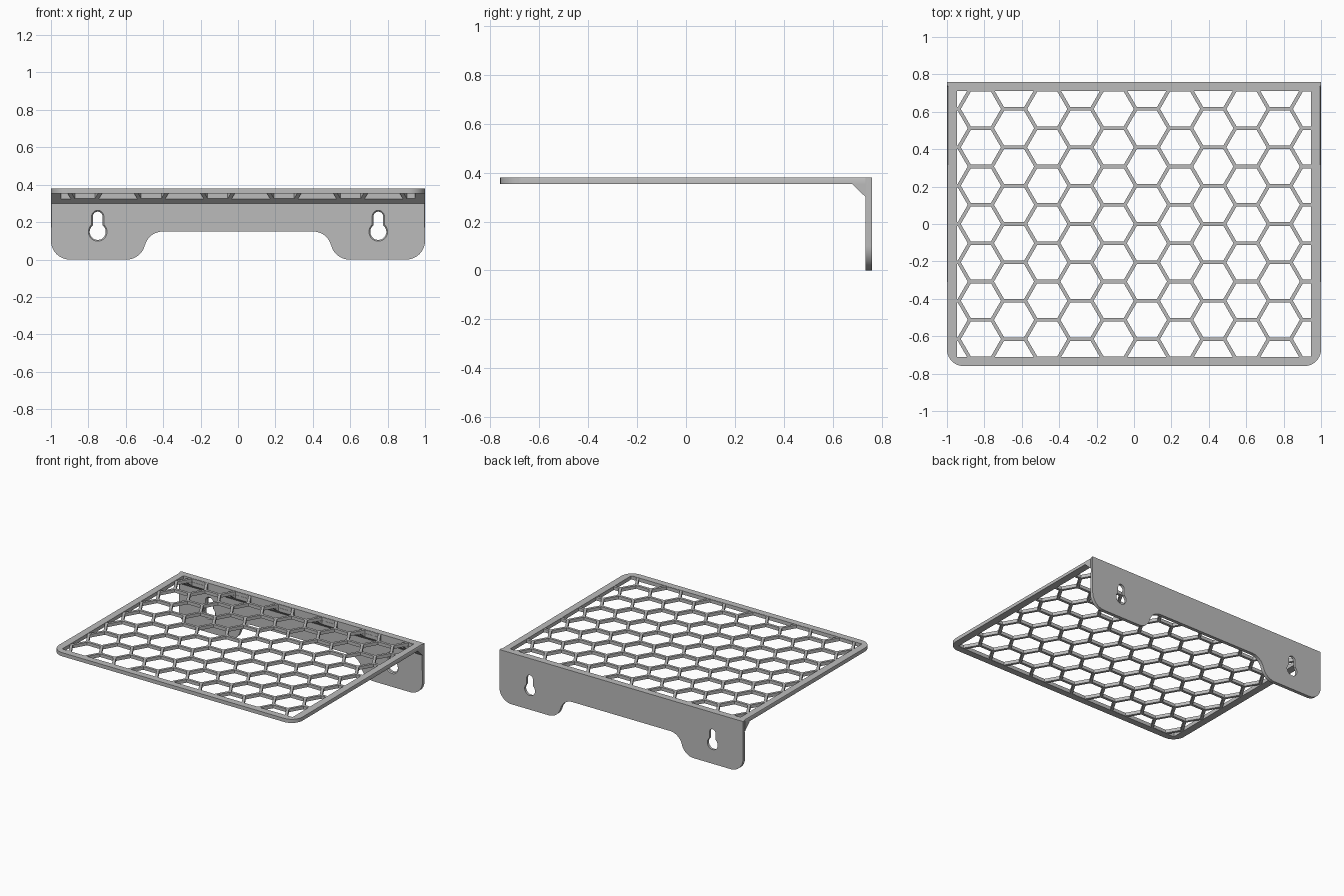
import bpy, bmesh
from math import sin, cos, radians, degrees, asin, acos, sqrt

if "Cube" in bpy.data.objects:
    bpy.data.objects.remove(bpy.data.objects["Cube"], do_unlink=True)

TOP, UNDER = 0.38, 0.353          # shelf surfaces
BACK, FRONT = 0.76, -0.76         # overall depth
PLATE = 0.735                     # front face of the wall plate
WIN_X, WIN_Y = 0.946, 0.711       # opening inside the rim
PITCH, WALL = 0.205, 0.019        # honeycomb spacing and wall width
CHAMFER = 0.006

grey = bpy.data.materials.new("mid grey")
grey.use_nodes = True
grey.diffuse_color = (0.5, 0.5, 0.5, 1)
grey.node_tree.nodes["Principled BSDF"].inputs["Base Color"].default_value = (0.5, 0.5, 0.5, 1)


def arc(cx, cy, r, start, end, steps=10):
    angles = [radians(start + (end - start) * i / steps) for i in range(steps + 1)]
    return [(cx + r * cos(a), cy + r * sin(a)) for a in angles]


def rectangle(x0, x1, y0, y1):
    return [(x0, y0), (x1, y0), (x1, y1), (x0, y1)]


def on_z(outline, z):
    return [(u, v, z) for u, v in outline]


def on_y(outline, y):
    return [(u, y, v) for u, v in outline]


def finish(name, bm, helper=False):
    bmesh.ops.recalc_face_normals(bm, faces=bm.faces)
    mesh = bpy.data.meshes.new(name)
    bm.to_mesh(mesh)
    bm.free()
    mesh.materials.append(grey)
    obj = bpy.data.objects.new(name, mesh)
    bpy.context.collection.objects.link(obj)
    obj.hide_render = helper
    return obj


def loft(name, rings, chamfer_rule=None, helper=False):
    """Closed solid skinned through rings of equal length."""
    bm = bmesh.new()
    loops = [[bm.verts.new(p) for p in ring] for ring in rings]
    for a, b in zip(loops, loops[1:]):
        for i in range(len(a)):
            j = (i + 1) % len(a)
            bm.faces.new((a[i], a[j], b[j], b[i]))
    bm.faces.new(loops[0])
    bm.faces.new(loops[-1])
    if chamfer_rule:
        edges = [e for e in bm.edges if chamfer_rule(e.verts[0].co, e.verts[1].co)]
        bmesh.ops.bevel(bm, geom=edges, offset=CHAMFER, segments=1, affect='EDGES')
    return finish(name, bm, helper)


def cut(target, cutter):
    """Subtract a cutter, bake the result and drop the cutter."""
    mod = target.modifiers.new("cut", 'BOOLEAN')
    mod.operation, mod.solver, mod.object = 'DIFFERENCE', 'EXACT', cutter
    bpy.context.view_layer.objects.active = target
    bpy.ops.object.modifier_apply(modifier=mod.name)
    bpy.data.objects.remove(cutter, do_unlink=True)


def hex_cutter(clip):
    """Honeycomb of hexagonal prisms, optionally trimmed to the opening."""
    bm = bmesh.new()
    radius = (PITCH - WALL) / sqrt(3)
    for col in range(-6, 6):
        x = 0.069 + col * PITCH * sqrt(3) / 2
        for row in range(-5, 5):
            y = (row + (0.5 if col % 2 == 0 else 0)) * PITCH
            ring = arc(x, y, radius, 0, 300, 5)
            bm.faces.new([bm.verts.new(p) for p in on_z(ring, 0.2)])
    if clip:
        for normal, reach in (((1, 0, 0), WIN_X), ((-1, 0, 0), WIN_X),
                              ((0, 1, 0), WIN_Y), ((0, -1, 0), WIN_Y)):
            bmesh.ops.bisect_plane(bm, geom=bm.verts[:] + bm.edges[:] + bm.faces[:],
                                   plane_co=[n * reach for n in normal],
                                   plane_no=normal, clear_outer=True)
    out = bmesh.ops.extrude_face_region(bm, geom=bm.faces[:], use_keep_orig=True)
    moved = [g for g in out["geom"] if isinstance(g, bmesh.types.BMVert)]
    bmesh.ops.translate(bm, verts=moved, vec=(0, 0, 0.4))
    return finish("honeycomb_cutter", bm, True)


# Shelf rim with rounded front corners and a chamfered upper edge
R = 0.09
outline = ([(1, PLATE), (-1, PLATE)] + arc(-1 + R, FRONT + R, R, 180, 270)
           + arc(1 - R, FRONT + R, R, 270, 360))
rim = loft("shelf_rim", [on_z(outline, UNDER), on_z(outline, TOP)],
           lambda a, b: min(a.z, b.z) > TOP - 0.001 and min(a.y, b.y) < PLATE - 0.01)
window = rectangle(-WIN_X, WIN_X, -WIN_Y, WIN_Y)
cut(rim, loft("window_cutter", [on_z(window, 0.2), on_z(window, 0.6)], helper=True))

# Honeycomb panel, set a hair below the rim
panel = rectangle(-WIN_X - 0.01, WIN_X + 0.01, -WIN_Y - 0.01, WIN_Y + 0.01)
lattice = loft("honeycomb_panel", [on_z(panel, UNDER + 0.001), on_z(panel, TOP - 0.002)])
cut(lattice, hex_cutter(False))

# Sloping brace in the inner corner, pierced by the same honeycomb
brace = loft("corner_brace", [[(x, 0.68, UNDER), (x, PLATE, UNDER), (x, PLATE, 0.3)]
                              for x in (-1, 1)])
cut(brace, hex_cutter(True))

# Wall plate: two rounded feet joined by a raised middle
F, RISE = 0.1, 0.15
sweep = degrees(acos(1 - RISE / 2 / F))
foot_x = 0.595
step_x = foot_x - 2 * F * sin(radians(sweep))
half = ([(1, TOP)] + arc(1 - F, F, F, 0, -90)
        + arc(foot_x, F, F, 270, 270 - sweep, 8)
        + arc(step_x, RISE - F, F, 90 - sweep, 90, 8)[1:])
outline = half + [(-x, z) for x, z in reversed(half)]
plate = loft("wall_plate", [on_y(outline, PLATE), on_y(outline, BACK)],
             lambda a, b: max(a.y, b.y) < PLATE + 0.001 and min(a.z, b.z) < TOP - 0.01)


# Keyhole slots, countersunk on the front
def keyhole(cx, grow):
    r, w = 0.05 + grow, 0.033 + grow
    a = degrees(asin(w / r))
    return arc(cx, 0.148, r, 90 + a, 450 - a, 24) + arc(cx, 0.23, w, 0, 180, 12)


for side in (-1, 1):
    rings = [on_y(keyhole(side * 0.75, grow), y) for y, grow in
             ((0.70, 0), (PLATE, 0), (PLATE + 0.007, -0.007), (0.80, -0.007))]
    cut(plate, loft("keyhole_cutter", rings, helper=True))

# Smooth the rounded corners, keep every real edge sharp
for obj in (rim, plate):
    bpy.ops.object.select_all(action='DESELECT')
    obj.select_set(True)
    bpy.context.view_layer.objects.active = obj
    bpy.ops.object.shade_smooth_by_angle(angle=radians(30))
